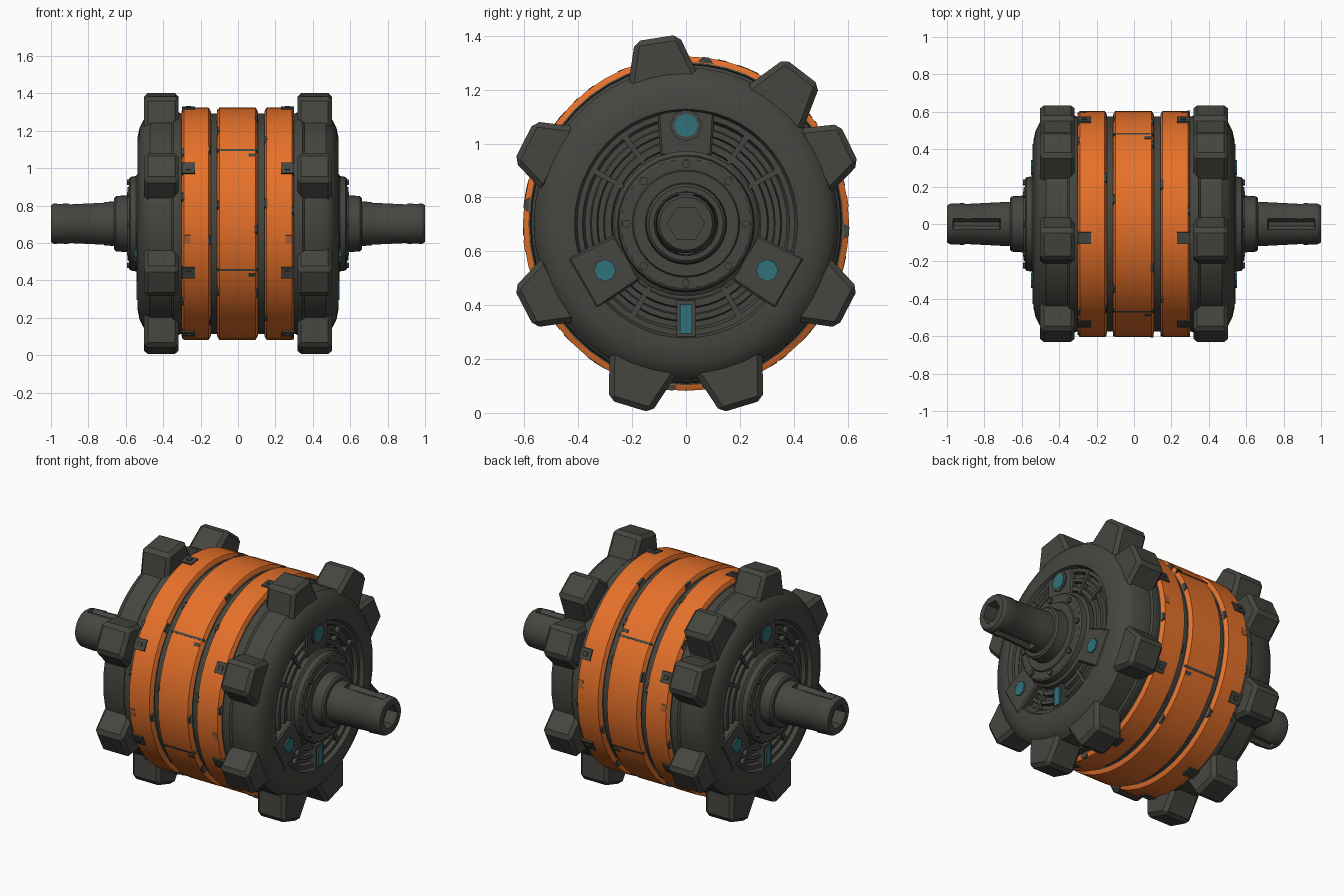
import bpy, bmesh, math, random
from mathutils import Matrix, Vector

if "Cube" in bpy.data.objects:
    bpy.data.objects.remove(bpy.data.objects["Cube"])

ZC = 0.703      # height of the shared axis
SQUASH = 0.975  # the drum is slightly narrower front to back
random.seed(4)


def material(name, rgb):
    m = bpy.data.materials.new(name)
    m.diffuse_color = (*rgb, 1)
    m.use_nodes = True
    m.node_tree.nodes["Principled BSDF"].inputs["Base Color"].default_value = m.diffuse_color
    return m


GREY = material("dark grey metal", (0.060, 0.060, 0.052))
ORANGE = material("orange paint", (0.79, 0.165, 0.023))
WORN = material("worn orange paint", (0.42, 0.125, 0.035))
TEAL = material("teal light", (0.031, 0.17, 0.198))


def finish(bm, name, mat, smooth=30):
    bmesh.ops.recalc_face_normals(bm, faces=bm.faces[:])
    me = bpy.data.meshes.new(name)
    bm.to_mesh(me)
    bm.free()
    ob = bpy.data.objects.new(name, me)
    bpy.context.collection.objects.link(ob)
    me.materials.append(mat)
    if smooth:
        bpy.ops.object.select_all(action='DESELECT')
        ob.select_set(True)
        bpy.context.view_layer.objects.active = ob
        bpy.ops.object.shade_smooth_by_angle(angle=math.radians(smooth))
    return ob


def revolve(name, mat, profile, side=1, n=48, squash=1.0, smooth=30, keyway=None):
    """Spin (x, radius) points around the long axis; radius 0 closes the end.
    keyway = (x0, x1, floor radius) sinks a slot along the top and bottom."""
    bm = bmesh.new()
    rings = []
    for x, r in profile:
        if r == 0:
            rings.append([bm.verts.new((side * x, 0, ZC))] * n)
            continue
        ring = []
        for i in range(n):
            a = 2 * math.pi * i / n
            q = r
            if keyway and keyway[0] < x < keyway[1] and abs(math.sin(a)) > 0.97:
                q = keyway[2]
            ring.append(bm.verts.new((side * x, q * math.cos(a) * squash, ZC + q * math.sin(a))))
        rings.append(ring)
    for a, b in zip(rings, rings[1:]):
        for i in range(n):
            j = (i + 1) % n
            bm.faces.new(list(dict.fromkeys((a[i], a[j], b[j], b[i]))))
    return finish(bm, name, mat, smooth)


def radial_block(name, mat, angle, x0, x1, r0, r1, w0, w1, side=1, bevel=0.0):
    """Block pointing outward at an angle, half width w0 at r0 and w1 at r1."""
    a = math.radians(angle)
    out = Vector((0, math.cos(a), math.sin(a)))
    tan = Vector((0, -math.sin(a), math.cos(a)))
    bm = bmesh.new()
    bmesh.ops.create_cube(bm, size=1)
    for v in bm.verts:
        x = x1 if v.co.x > 0 else x0
        r, w = (r1, w1) if v.co.z > 0 else (r0, w0)
        p = out * r + tan * (w if v.co.y > 0 else -w)
        v.co = (side * x, p.y, ZC + p.z)
    bmesh.ops.recalc_face_normals(bm, faces=bm.faces[:])
    if bevel:
        bmesh.ops.bevel(bm, geom=bm.edges[:], offset=bevel, segments=1,
                        affect='EDGES', profile=0.5)
    return finish(bm, name, mat, 0)


def stud(name, mat, angle, r, radius, x0, x1, side=1, n=6):
    """Small bolt or lamp standing on an end face."""
    a = math.radians(angle)
    bm = bmesh.new()
    rot = Matrix.Rotation(math.pi / 2, 4, 'Y')
    loc = Matrix.Translation((side * (x0 + x1) / 2, r * math.cos(a), ZC + r * math.sin(a)))
    bmesh.ops.create_cone(bm, cap_ends=True, segments=n, radius1=radius, radius2=radius,
                          depth=x1 - x0, matrix=loc @ rot)
    return finish(bm, name, mat, 0)


def cut(target, cutter):
    cutter.hide_render = True
    mod = target.modifiers.new("cut", 'BOOLEAN')
    mod.operation = 'DIFFERENCE'
    mod.solver = 'EXACT'
    mod.object = cutter
    bpy.ops.object.select_all(action='DESELECT')
    target.select_set(True)
    bpy.context.view_layer.objects.active = target
    bpy.ops.object.modifier_apply(modifier=mod.name)
    bpy.data.objects.remove(cutter)


def drum_radius(angle, r=0.621):
    a = math.radians(angle)
    return r / math.hypot(math.cos(a) / SQUASH, math.sin(a))


# Drum core and three painted bands with bare metal side walls
revolve("drum_core", GREY, [(-0.34, 0), (-0.34, 0.59), (0.34, 0.59), (0.34, 0)], squash=SQUASH)
for name, x0, x1 in (("left_band", -0.302, -0.145), ("centre_band", -0.112, 0.106),
                     ("right_band", 0.141, 0.300)):
    band = revolve(name, ORANGE, [(x0, 0.575), (x0, 0.600), (x0 + 0.012, 0.621),
                                  (x1 - 0.012, 0.621), (x1, 0.600), (x1, 0.575)], squash=SQUASH)
    band.data.materials.append(GREY)
    for f in band.data.polygons:
        if abs(f.normal.x) > 0.95:
            f.material_index = 1
    # Worn chips along the band edges
    for edge, inward in ((x0, 1), (x1, -1)):
        for i in range(6):
            a = i * 60 + random.uniform(-25, 25)
            w = random.uniform(0.012, 0.018)
            lo, hi = sorted((edge + inward * 0.001, edge + inward * w))
            radial_block("worn_chip", GREY, a, lo, hi, drum_radius(a) - 0.02,
                         drum_radius(a) + 0.001, 0.03, random.uniform(0.012, 0.024))

# Panel seams across the centre band, each with a small chip beside it
for a, chip in ((38, 41), (140, 143), (204, 207), (-24, -27)):
    r = drum_radius(a)
    radial_block("panel_seam", GREY, a, -0.11, 0.104, r - 0.02, r + 0.002, 0.006, 0.006)
    radial_block("seam_chip", GREY, chip, 0.055, 0.09, drum_radius(chip) - 0.02,
                 drum_radius(chip) + 0.001, 0.012, 0.010)

# Tooth angle and tip radius
TEETH = [(99, 0.698), (52.5, 0.71), (26, 0.675), (-27.5, 0.678),
         (-73, 0.71), (-107, 0.71), (207.5, 0.678), (153, 0.675)]

for s, side in ((1, "right"), (-1, "left")):
    # End ring with rounded shoulder and stepped recess
    revolve(side + "_end_ring", GREY,
            [(0.303, 0.50), (0.303, 0.588), (0.315, 0.594), (0.345, 0.590), (0.355, 0.58),
             (0.47, 0.58), (0.505, 0.555), (0.527, 0.51), (0.537, 0.46), (0.537, 0.425),
             (0.515, 0.415), (0.515, 0.395), (0.495, 0.385), (0.495, 0.365), (0.512, 0.36),
             (0.512, 0.34), (0.49, 0.335), (0.49, 0.315), (0.515, 0.31), (0.515, 0.285),
             (0.50, 0.28), (0.50, 0)], s, squash=SQUASH, smooth=35)

    # Drive teeth, with a strap clip on the band edge beside most of them
    for a, r in TEETH:
        radial_block(side + "_tooth", GREY, a, 0.318, 0.502, 0.52, r, 0.138, 0.082, s, 0.02)
        if a == 52.5:
            continue
        rb = drum_radius(a - 2)
        radial_block(side + "_clip", GREY, a - 2, 0.23, 0.30, rb - 0.03, rb + 0.006,
                     0.034, 0.032, s)
        radial_block(side + "_clip_bolt", GREY, a - 2, 0.252, 0.278, rb, rb + 0.013,
                     0.012, 0.012, s)

    # Faded paint patches on the outer bands
    for a in (8, 188):
        radial_block(side + "_faded_patch", WORN, a, 0.255, 0.288, drum_radius(a) - 0.02,
                     drum_radius(a) + 0.001, 0.028, 0.022, s)

    # Stepped hub
    revolve(side + "_hub", GREY,
            [(0.48, 0.27), (0.535, 0.27), (0.545, 0.255), (0.575, 0.25), (0.582, 0.24),
             (0.582, 0.20), (0.59, 0.195), (0.59, 0.152), (0.652, 0.148), (0.662, 0.138),
             (0.662, 0)], s, n=32)
    for i in range(8):
        stud(side + "_hub_bolt", GREY, i * 45, 0.222, 0.016, 0.575, 0.594, s)

    # Tapered axle with keyways and a hexagonal socket
    axle = revolve(side + "_axle", GREY,
                   [(0.64, 0), (0.64, 0.12), (0.70, 0.117), (0.714, 0.1165), (0.718, 0.116),
                    (0.90, 0.107), (0.91, 0.112), (0.965, 0.109), (0.969, 0.109),
                    (0.985, 0.108), (1.0, 0.098), (1.0, 0)], s, n=48,
                   keyway=(0.716, 0.967, 0.088))
    cut(axle, revolve("socket_cutter", GREY, [(0.93, 0), (0.93, 0.068), (1.05, 0.068), (1.05, 0)],
                      s, n=6, smooth=0))

    # Lamp brackets around the face: the top lamp sits in a collar, the lower ones stand proud
    for a, r, top, size in ((90, 0.365, 0.530, 0.045), (-30, 0.348, 0.551, 0.041),
                            (210, 0.348, 0.551, 0.041)):
        radial_block(side + "_lamp_bracket", GREY, a, 0.48, top - 0.009, 0.25, 0.445,
                     0.095, 0.108, s, 0.008)
        if a == 90:
            stud(side + "_lamp_collar", GREY, a, r, 0.06, 0.51, top - 0.003, s, 8)
        stud(side + "_lamp", TEAL, a, r, size, 0.51, top, s, 8)

    # Lower indicator strip
    radial_block(side + "_strip_frame", GREY, 270, 0.48, 0.535, 0.285, 0.42, 0.035, 0.035, s)
    radial_block(side + "_strip", TEAL, 270, 0.50, 0.543, 0.30, 0.408, 0.022, 0.022, s)

    # Ribs in the recess between the brackets
    for a in (30, 55, 125, 150, 240, 300):
        radial_block(side + "_recess_rib", GREY, a, 0.48, 0.518, 0.27, 0.405, 0.008, 0.012, s)
